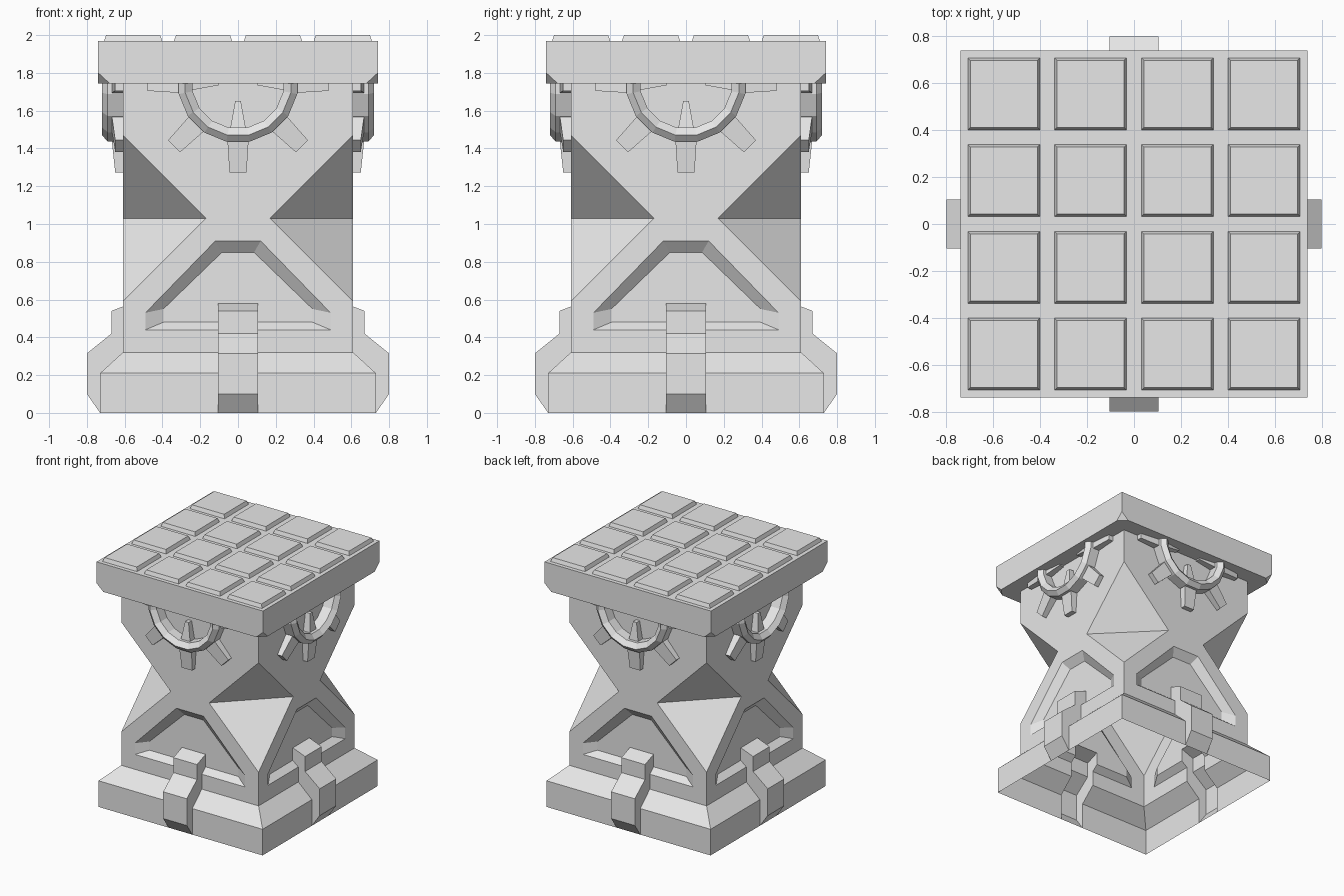
import bpy
import bmesh
from math import pi, sin, cos, radians
from mathutils import Matrix, Vector

old = bpy.data.objects.get("Cube")
if old:
    bpy.data.objects.remove(old, do_unlink=True)

stone = bpy.data.materials.new("grey stone")
stone.use_nodes = True
GREY = (0.8, 0.8, 0.8, 1)
stone.diffuse_color = GREY
stone.node_tree.nodes["Principled BSDF"].inputs["Base Color"].default_value = GREY

HALF = 0.61        # half width of the column
GEAR_Z = 1.75      # centre height of the gears


def loft(bm, rings):
    """Join rings of points into a capped solid."""
    rows = [[bm.verts.new(p) for p in ring] for ring in rings]
    n = len(rows[0])
    for a, b in zip(rows, rows[1:]):
        for i in range(n):
            j = (i + 1) % n
            bm.faces.new((a[i], a[j], b[j], b[i]))
    bm.faces.new(rows[0][::-1])
    bm.faces.new(rows[-1])


def square(half, z):
    return [(-half, -half, z), (half, -half, z), (half, half, z), (-half, half, z)]


def finish(name, bm):
    bmesh.ops.recalc_face_normals(bm, faces=bm.faces)
    mesh = bpy.data.meshes.new(name)
    bm.to_mesh(mesh)
    bm.free()
    mesh.materials.append(stone)
    obj = bpy.data.objects.new(name, mesh)
    bpy.context.collection.objects.link(obj)
    return obj


def four_sides(name, *builders):
    """Run builders for the front side and repeat the result on all four sides."""
    bm = bmesh.new()
    for k in range(4):
        before = set(bm.verts)
        for build in builders:
            build(bm)
        new = [v for v in bm.verts if v not in before]
        bmesh.ops.rotate(bm, verts=new, cent=(0, 0, 0), matrix=Matrix.Rotation(k * pi / 2, 3, "Z"))
    return finish(name, bm)


def boolean(target, tool, operation):
    tool.hide_render = True
    mod = target.modifiers.new(operation, "BOOLEAN")
    mod.operation = operation
    mod.solver = "EXACT"
    mod.object = tool
    bpy.context.view_layer.objects.active = target
    bpy.ops.object.modifier_apply(modifier=mod.name)
    bpy.data.objects.remove(tool, do_unlink=True)


# Corner notch: a wedge lying across the column corner
def notch(bm):
    along = Vector((1, 1, 0)).normalized() * 0.4
    section = [(0.39, 1.03), (0.79, 1.83), (0.79, 0.23)]
    loft(bm, [[Vector((s, -s, z)) + along * e for s, z in section] for e in (-1, 1)])


# Sloped panel recess in the lower half of each side
def recess(bm):
    def outline(half):
        return half + [(-x, z) for x, z in reversed(half)]
    rim = outline([(0.49, 0.44), (0.49, 0.53), (0.12, 0.91)])
    floor = outline([(0.395, 0.48), (0.395, 0.55), (0.085, 0.85)])
    loft(bm, [[(x, -d, z) for x, z in shape]
              for shape, d in ((floor, HALF - 0.05), (rim, HALF), (rim, HALF + 0.05))])


# Clamp that hugs the plinth
def clamp(bm):
    section = [(0.73, 0), (0.8, 0.1), (0.8, 0.315), (0.67, 0.42), (0.67, 0.54),
               (0.565, 0.58), (0.5, 0.58), (0.5, 0.05)]
    loft(bm, [[(x, -d, z) for d, z in section] for x in (-0.105, 0.105)])


# Half gear: bevelled ring hanging below the slab
def gear_ring(bm):
    section = [(0.32, 0.59), (0.32, 0.69), (0.285, 0.72), (0.245, 0.69), (0.245, 0.59)]
    rings = []
    for i in range(10):
        a = radians(11.25 - 22.5 * i)
        rings.append([(r * cos(a), -d, GEAR_Z + r * sin(a)) for r, d in section])
    loft(bm, rings)


def spoke(bm, degrees, ends):
    """Tapered bar; each end is (radius, half width, front depth)."""
    a = radians(degrees)
    out = Vector((cos(a), 0, sin(a)))
    side = Vector((-sin(a), 0, cos(a)))
    centre = Vector((0, 0, GEAR_Z))
    loft(bm, [[centre + out * r + side * w * s + Vector((0, -d, 0))
               for s, d in ((-1, 0.59), (1, 0.59), (1, depth), (-1, depth))]
              for r, w, depth in ends])


def gear_teeth(bm):
    for deg in range(-180, 1, 45):
        spoke(bm, deg, [(0.29, 0.057, 0.67), (0.478, 0.045, 0.65)])
    for deg in (-180, -90, 0):
        spoke(bm, deg, [(0.265, 0.045, 0.67), (0.1, 0.015, 0.65)])


# Column and plinth in one shell, open underneath
bm = bmesh.new()
loft(bm, [square(0.73, 0), square(0.73, 0.21), square(HALF, 0.32), square(HALF, 1.76)])
column = finish("column", bm)
boolean(column, four_sides("notch_cutter", notch, recess), "DIFFERENCE")
boolean(column, four_sides("clamps", clamp), "UNION")
bm = bmesh.new()
bm.from_mesh(column.data)
under = [f for f in bm.faces if all(v.co.z < 0.001 for v in f.verts)]
bmesh.ops.delete(bm, geom=under, context="FACES")
bm.to_mesh(column.data)
bm.free()

# Gears
four_sides("gear_rings", gear_ring)
four_sides("gear_teeth", gear_teeth)

# Top slab with its lower corners cut off
bm = bmesh.new()
loft(bm, [square(0.74, 1.745), square(0.74, 1.97)])
for sx in (-1, 1):
    for sy in (-1, 1):
        bmesh.ops.recalc_face_normals(bm, faces=bm.faces)
        cut = bmesh.ops.bisect_plane(
            bm, geom=bm.verts[:] + bm.edges[:] + bm.faces[:], clear_outer=True,
            plane_co=(sx * 0.74, sy * 0.74, 1.8), plane_no=(sx, sy, -1.09))
        rim = [e for e in cut["geom_cut"] if isinstance(e, bmesh.types.BMEdge)]
        bmesh.ops.contextual_create(bm, geom=rim)
finish("top_slab", bm)

# Bevelled paving tiles
bm = bmesh.new()
for i in range(4):
    for j in range(4):
        shift = Vector(((i - 1.5) * 0.37, (j - 1.5) * 0.37, 0))
        loft(bm, [[Vector(p) + shift for p in square(h, z)]
                  for h, z in ((0.155, 1.965), (0.153, 1.972), (0.143, 2.0))])
finish("paving_tiles", bm)
